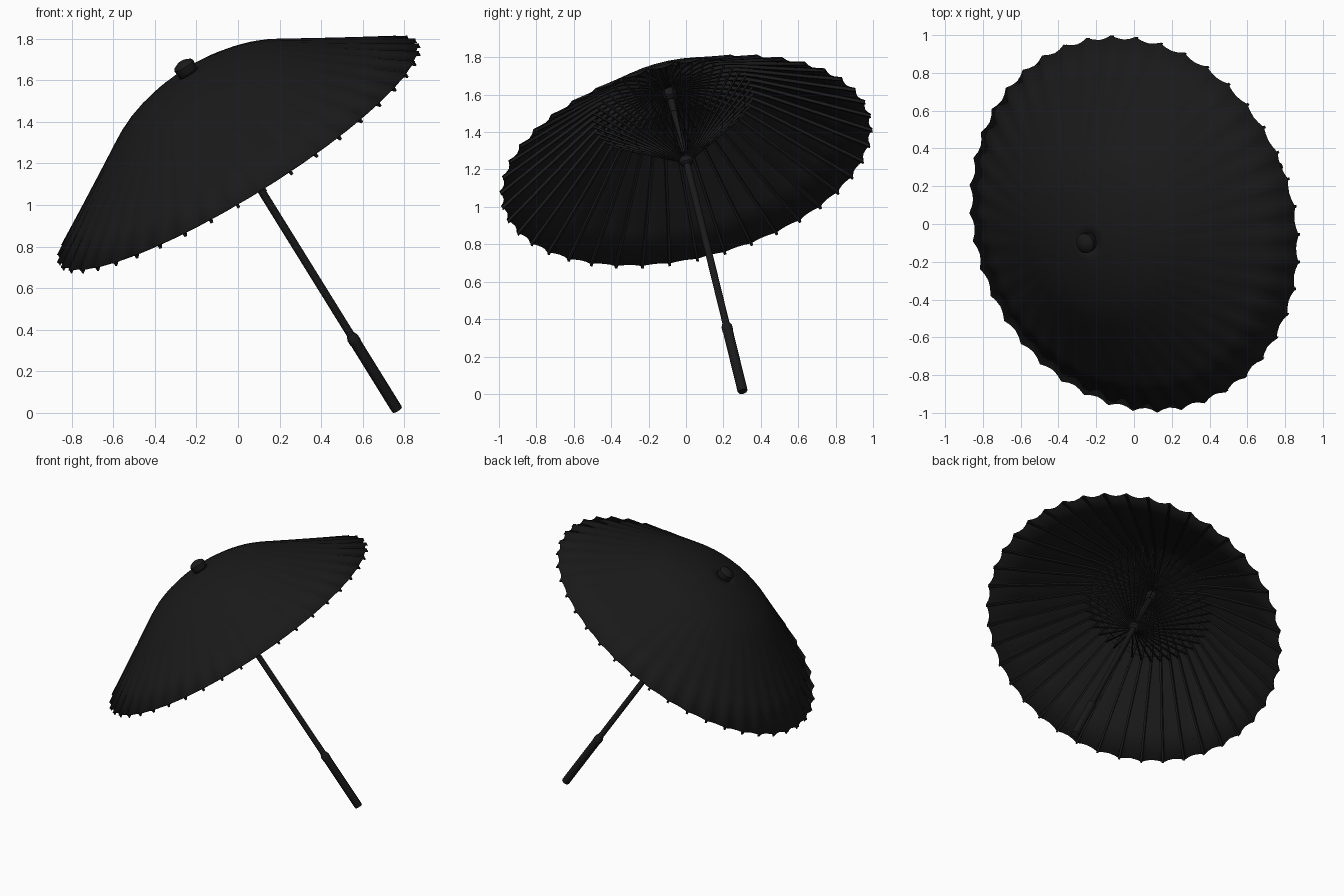
import bpy, bmesh
from math import sin, cos, pi
from mathutils import Vector, Matrix

if "Cube" in bpy.data.objects:
    bpy.data.objects.remove(bpy.data.objects["Cube"])

RIBS = 42
SUB = 4                       # canopy segments per panel
AXIS = Vector((-0.516, -0.204, 0.832)).normalized()
TILT = Matrix.Translation((0, 0, 1.25)) @ Vector((0, 0, 1)).rotation_difference(AXIS).to_matrix().to_4x4()

black = bpy.data.materials.new("black")
black.diffuse_color = (0.01, 0.01, 0.01, 1)
black.use_nodes = True
black.node_tree.nodes["Principled BSDF"].inputs["Base Color"].default_value = black.diffuse_color


def finish(bm, name, angle=0.6):
    """Turn a bmesh built along z into a tilted, shaded object."""
    bmesh.ops.recalc_face_normals(bm, faces=bm.faces[:])
    me = bpy.data.meshes.new(name)
    bm.to_mesh(me)
    bm.free()
    me.materials.append(black)
    ob = bpy.data.objects.new(name, me)
    bpy.context.collection.objects.link(ob)
    ob.matrix_world = TILT
    bpy.ops.object.select_all(action='DESELECT')
    ob.select_set(True)
    bpy.context.view_layer.objects.active = ob
    bpy.ops.object.shade_smooth_by_angle(angle=angle)
    return ob


def lathe(name, profile, n=24):
    """Capped solid of revolution from (radius, height) points."""
    bm = bmesh.new()
    rings = [[bm.verts.new((r * cos(2 * pi * i / n), r * sin(2 * pi * i / n), z))
              for i in range(n)] for r, z in profile]
    for a, b in zip(rings, rings[1:]):
        for i in range(n):
            j = (i + 1) % n
            bm.faces.new((a[i], a[j], b[j], b[i]))
    bm.faces.new(rings[0])
    bm.faces.new(rings[-1])
    return finish(bm, name)


def radial_bars(name, path, width, depth):
    """A thin rectangular bar following an (r, z) path, repeated round the axis."""
    bm = bmesh.new()
    for k in range(RIBS):
        rot = Matrix.Rotation(2 * pi * k / RIBS, 3, 'Z')
        secs = []
        for i, (r, z) in enumerate(path):
            w = min(width, 2 * pi * r / RIBS * 0.6) / 2
            secs.append([bm.verts.new(rot @ Vector((r, y, z + dz)))
                         for y, dz in ((-w, 0), (w, 0), (w, -depth), (-w, -depth))])
        for a, b in zip(secs, secs[1:]):
            for i in range(4):
                j = (i + 1) % 4
                bm.faces.new((a[i], a[j], b[j], b[i]))
        bm.faces.new(secs[0])
        bm.faces.new(secs[-1])
    return finish(bm, name)


# canopy: domed centre, straight outer cone, scalloped rim
dome = [(0.03, 0.468), (0.10, 0.464), (0.18, 0.452), (0.26, 0.434), (0.33, 0.413),
        (0.39, 0.390), (0.44, 0.365), (0.49, 0.335), (0.66, 0.226), (0.84, 0.112), (1.02, 0.0)]
bm = bmesh.new()
n = RIBS * SUB
rings = []
for r, z in dome:
    ring = []
    for i in range(n):
        t = abs(sin(pi * i / SUB))            # 0 on a rib, 1 mid panel
        rr = r - 0.022 * t * (r / 1.02) ** 8
        zz = z - 0.006 * t * (r / 1.02) ** 2
        a = 2 * pi * i / n
        ring.append(bm.verts.new((rr * cos(a), rr * sin(a), zz)))
    rings.append(ring)
for a, b in zip(rings, rings[1:]):
    for i in range(n):
        j = (i + 1) % n
        bm.faces.new((a[i], b[i], b[j], a[j]))
canopy = finish(bm, "canopy")
thick = canopy.modifiers.new("thickness", 'SOLIDIFY')
thick.thickness = 0.005
thick.offset = -1

# ribs under the canopy and stretchers down to the runner
radial_bars("ribs", [(r, z - 0.004) for r, z in dome[:-1]] + [(1.015, 0.0)], 0.014, 0.022)
radial_bars("stretchers", [(0.03, 0.015), (0.44, 0.35)], 0.009, 0.014)

# threads laced between the stretchers
bm = bmesh.new()
for f in (0.5, 0.68, 0.86):
    r, z = 0.03 + 0.41 * f, 0.008 + 0.335 * f
    loops = [[bm.verts.new(((r + dr) * cos(2 * pi * i / RIBS), (r + dr) * sin(2 * pi * i / RIBS), z + dz))
              for i in range(RIBS)] for dr, dz in ((0, 0), (0.003, 0), (0.0015, 0.003))]
    for q in range(3):
        a, b = loops[q], loops[(q + 1) % 3]
        for i in range(RIBS):
            j = (i + 1) % RIBS
            bm.faces.new((a[i], a[j], b[j], b[i]))
finish(bm, "lacing_threads")

# central pole, grip and hubs
lathe("pole", [(0.019, -1.45), (0.019, 0.47)])
lathe("handle", [(0.024, -1.487), (0.027, -1.48), (0.027, -1.10), (0.029, -1.095),
                 (0.029, -1.07), (0.021, -1.05)])
lathe("runner", [(0.022, -0.03), (0.034, -0.02), (0.036, 0.0), (0.036, 0.025), (0.026, 0.035)])
lathe("top_hub", [(0.024, 0.385), (0.036, 0.395), (0.038, 0.46), (0.03, 0.468)])

# cap over the apex
lathe("finial_cap", [(0.045, 0.455), (0.05, 0.465), (0.053, 0.505), (0.046, 0.515), (0.022, 0.527), (0.004, 0.53)])
